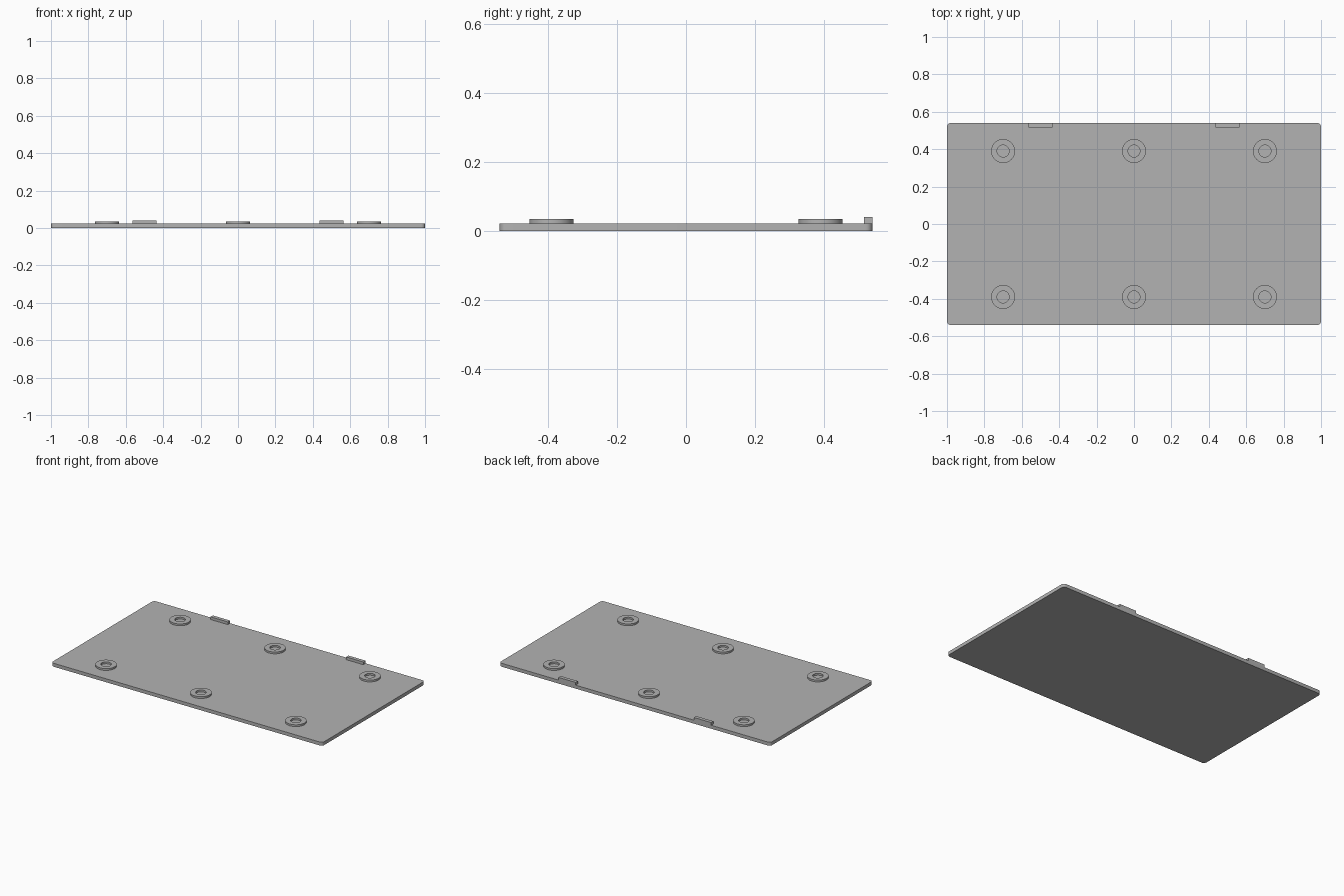
import bpy, bmesh
from math import cos, sin, pi

cube = bpy.data.objects.get("Cube")
if cube:
    bpy.data.objects.remove(cube, do_unlink=True)

HALF_X, HALF_Y = 1.0, 0.54
PLATE_TOP, BOSS_TOP, CLIP_TOP = 0.023, 0.035, 0.041

grey = bpy.data.materials.new("plain grey")
grey.use_nodes = True
colour = (0.45, 0.45, 0.45, 1)
grey.diffuse_color = colour
grey.node_tree.nodes["Principled BSDF"].inputs["Base Color"].default_value = colour


def finish(name, bm, smooth=True):
    bmesh.ops.recalc_face_normals(bm, faces=bm.faces)
    mesh = bpy.data.meshes.new(name)
    bm.to_mesh(mesh)
    bm.free()
    mesh.materials.append(grey)
    obj = bpy.data.objects.new(name, mesh)
    bpy.context.collection.objects.link(obj)
    if smooth:
        bpy.ops.object.select_all(action="DESELECT")
        obj.select_set(True)
        bpy.context.view_layer.objects.active = obj
        bpy.ops.object.shade_smooth_by_angle(angle=pi / 6)
    return obj


def box(name, x0, x1, y0, y1, z0, z1, corner=0):
    bm = bmesh.new()
    bmesh.ops.create_cube(bm, size=1)
    for v in bm.verts:
        v.co.x = x1 if v.co.x > 0 else x0
        v.co.y = y1 if v.co.y > 0 else y0
        v.co.z = z1 if v.co.z > 0 else z0
    if corner:
        upright = [e for e in bm.edges
                   if abs(e.verts[0].co.z - e.verts[1].co.z) > 0.001]
        bmesh.ops.bevel(bm, geom=upright, offset=corner, segments=6,
                        profile=0.5, affect="EDGES")
    return finish(name, bm, corner > 0)


def ring(name, x, y, outer, inner, z0, z1, sides=48):
    # Rectangular section swept around a vertical axis
    bm = bmesh.new()
    section = [(outer, z0), (outer, z1), (inner, z1), (inner, z0)]
    loops = []
    for i in range(sides):
        a = 2 * pi * i / sides
        loops.append([bm.verts.new((x + r * cos(a), y + r * sin(a), z))
                      for r, z in section])
    for i in range(sides):
        here, there = loops[i], loops[(i + 1) % sides]
        for k in range(3):
            bm.faces.new((here[k], there[k], there[k + 1], here[k + 1]))
    return finish(name, bm)


# Flat panel with rounded corners
box("base_plate", -HALF_X, HALF_X, -HALF_Y, HALF_Y, 0, PLATE_TOP, corner=0.02)

# Two rows of three ring bosses
for row, y in (("front", -0.39), ("back", 0.39)):
    for column, x in (("right", -0.7), ("middle", 0), ("left", 0.7)):
        ring(f"{row}_{column}_boss", x, y, 0.064, 0.032, PLATE_TOP, BOSS_TOP)

# Two small tabs standing on the back edge
for side, x in (("right", -0.5), ("left", 0.5)):
    box(f"{side}_tab", x - 0.0635, x + 0.0635, HALF_Y - 0.024, HALF_Y,
        PLATE_TOP, CLIP_TOP)
